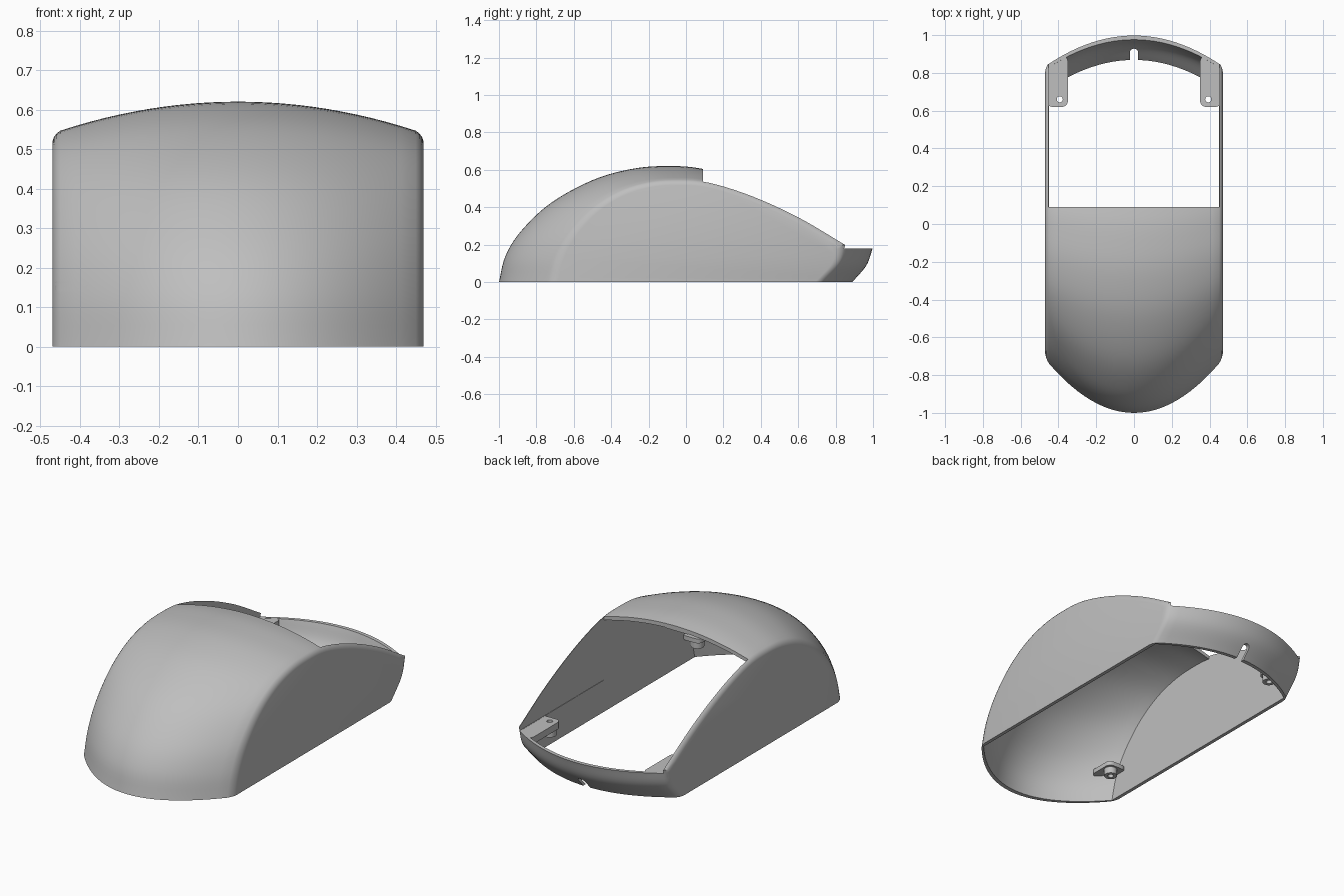
import bpy, bmesh, math
from mathutils import Vector

old = bpy.data.objects.get("Cube")
if old:
    bpy.data.objects.remove(old, do_unlink=True)

grey = bpy.data.materials.new("light_grey_plastic")
grey.use_nodes = True
colour = (0.52, 0.52, 0.52, 1)
grey.diffuse_color = colour
grey.node_tree.nodes["Principled BSDF"].inputs["Base Color"].default_value = colour

# Side profiles (y, z) on the centre line and at the side walls
MID_TOP = [(-1, 0), (-.965, .14), (-.88, .275), (-.72, .425), (-.5, .545), (-.3, .603),
           (-.12, .62), (.09, .605), (.4, .515), (.7, .38), (1, .187)]
EDGE_TOP = [(-.715, 0), (-.68, .13), (-.61, .26), (-.49, .39), (-.35, .48), (-.2, .527),
            (-.05, .54), (.12, .527), (.35, .455), (.6, .34), (.84, .2)]
MID_NOSE = [(1, .187), (.965, .09), (.89, 0)]
EDGE_NOSE = [(.84, .2), (.81, .1), (.72, 0)]
HALF = .47


def spline(points, steps):
    """Smooth curve through the points."""
    p = [Vector(q) for q in points]
    p = [2 * p[0] - p[1]] + p + [2 * p[-1] - p[-2]]
    out = []
    for i in range(1, len(p) - 2):
        a, b, c, d = p[i - 1:i + 3]
        for k in range(steps):
            t = k / steps
            out.append(.5 * (2 * b + (c - a) * t + (2 * a - 5 * b + 4 * c - d) * t * t
                             + (3 * b - a - 3 * c + d) * t ** 3))
    return out + [p[-2]]


def full_profile(top, nose):
    return spline(top, 5)[:-1] + spline(nose, 6)


MID, EDGE = full_profile(MID_TOP, MID_NOSE), full_profile(EDGE_TOP, EDGE_NOSE)


def finish(name, bm):
    bmesh.ops.recalc_face_normals(bm, faces=bm.faces)
    mesh = bpy.data.meshes.new(name)
    bm.to_mesh(mesh)
    bm.free()
    mesh.materials.append(grey)
    ob = bpy.data.objects.new(name, mesh)
    bpy.context.collection.objects.link(ob)
    return ob


def body(name, columns, sy=1, sz=1, drop=0):
    """Closed solid lofted across x; columns holds (x, shrink) pairs."""
    bm = bmesh.new()
    rings = []
    for x, shrink in columns:
        s = (x / HALF) ** 2
        pts = [m.lerp(e, s) * shrink for m, e in zip(MID, EDGE)]
        pts = [(p.x * sy, p.y * sz) for p in pts]
        if drop:
            pts = [(pts[0][0], -drop)] + pts + [(pts[-1][0], -drop)]
        rings.append([bm.verts.new((x, y, z)) for y, z in pts])
    n = len(rings[0])
    for a, b in zip(rings, rings[1:]):
        for i in range(n):
            j = (i + 1) % n
            bm.faces.new((a[i], a[j], b[j], b[i]))
    bm.faces.new(rings[0])
    bm.faces.new(rings[-1])
    return finish(name, bm)


def box(name, lo, hi, round_corner=0):
    bm = bmesh.new()
    bmesh.ops.create_cube(bm, size=1)
    for v in bm.verts:
        v.co = [l + (c + .5) * (h - l) for c, l, h in zip(v.co, lo, hi)]
    if round_corner:
        edges = [e for e in bm.edges if abs(e.verts[0].co.z - e.verts[1].co.z) > .01]
        bmesh.ops.bevel(bm, geom=edges, offset=round_corner, segments=5, affect='EDGES', profile=.5)
    return finish(name, bm)


def cylinder(name, centre, radius, depth, along_y=False):
    bm = bmesh.new()
    bmesh.ops.create_cone(bm, cap_ends=True, segments=24, radius1=radius, radius2=radius, depth=depth)
    ob = finish(name, bm)
    for v in ob.data.vertices:
        x, y, z = v.co
        v.co = Vector((x, z, -y) if along_y else (x, y, z)) + Vector(centre)
    return ob


def boolean(ob, operation, tool, keep=False):
    mod = ob.modifiers.new("cut", 'BOOLEAN')
    mod.operation, mod.object, mod.solver = operation, tool, 'EXACT'
    graph = bpy.context.evaluated_depsgraph_get()
    mesh = bpy.data.meshes.new_from_object(ob.evaluated_get(graph))
    ob.modifiers.clear()
    ob.data = mesh
    if not keep:
        bpy.data.objects.remove(tool, do_unlink=True)


# Outer skin with rounded shoulders, and the hollow inside it
even = [-.45 + .9 * i / 24 for i in range(25)]
shoulder = [(.459, .993), (.466, .98), (.47, .96)]
outer_columns = [(-x, s) for x, s in reversed(shoulder)] + [(x, 1) for x in even] + shoulder
shell = body("shell", outer_columns)
envelope = body("envelope", outer_columns)
hollow = body("hollow", [(x, 1) for x in even], sy=.976, sz=.963, drop=.1)
boolean(shell, 'DIFFERENCE', hollow)

# Button opening and the cable notch in the nose
boolean(shell, 'DIFFERENCE', box("opening", (-.452, .09, .18), (.452, 1.2, 1)))
boolean(shell, 'DIFFERENCE', cylinder("notch_round", (0, .9, .045), .022, .2, True))
boolean(shell, 'DIFFERENCE', box("notch_slot", (-.022, .8, -.1), (.022, 1, .045)))
parts = [shell]


def lug(name, side, x0, x1, y0, y1, z0, z1, hole):
    """Screw tab trimmed to the skin, with a drilled boss below."""
    xs = sorted((side * x0, side * x1))
    tab = box(name + "_tab", (xs[0], y0, z0), (xs[1], y1, z1), .03)
    boolean(tab, 'INTERSECT', envelope, keep=True)
    boss = cylinder(name + "_boss", (side * hole[0], hole[1], z0 - .018), .035, .04)
    for part in (tab, boss):
        boolean(part, 'DIFFERENCE', cylinder("drill", (side * hole[0], hole[1], z0), .016, .3))
        parts.append(part)


for side, label in ((1, "left"), (-1, "right")):
    lug("back_lug_" + label, side, .35, .462, .62, .89, .14, .179, (.393, .66))
    lug("front_lug_" + label, side, .345, .462, -.77, -.615, .14, .165, (.39, -.66))

# Small latch plate under the rear lip of the dome
parts.append(box("latch_plate", (-.07, -.06, .575), (.07, .085, .6)))

bpy.data.objects.remove(envelope, do_unlink=True)
bpy.ops.object.select_all(action='DESELECT')
for ob in parts:
    ob.select_set(True)
bpy.context.view_layer.objects.active = shell
bpy.ops.object.shade_smooth_by_angle(angle=math.radians(32))
